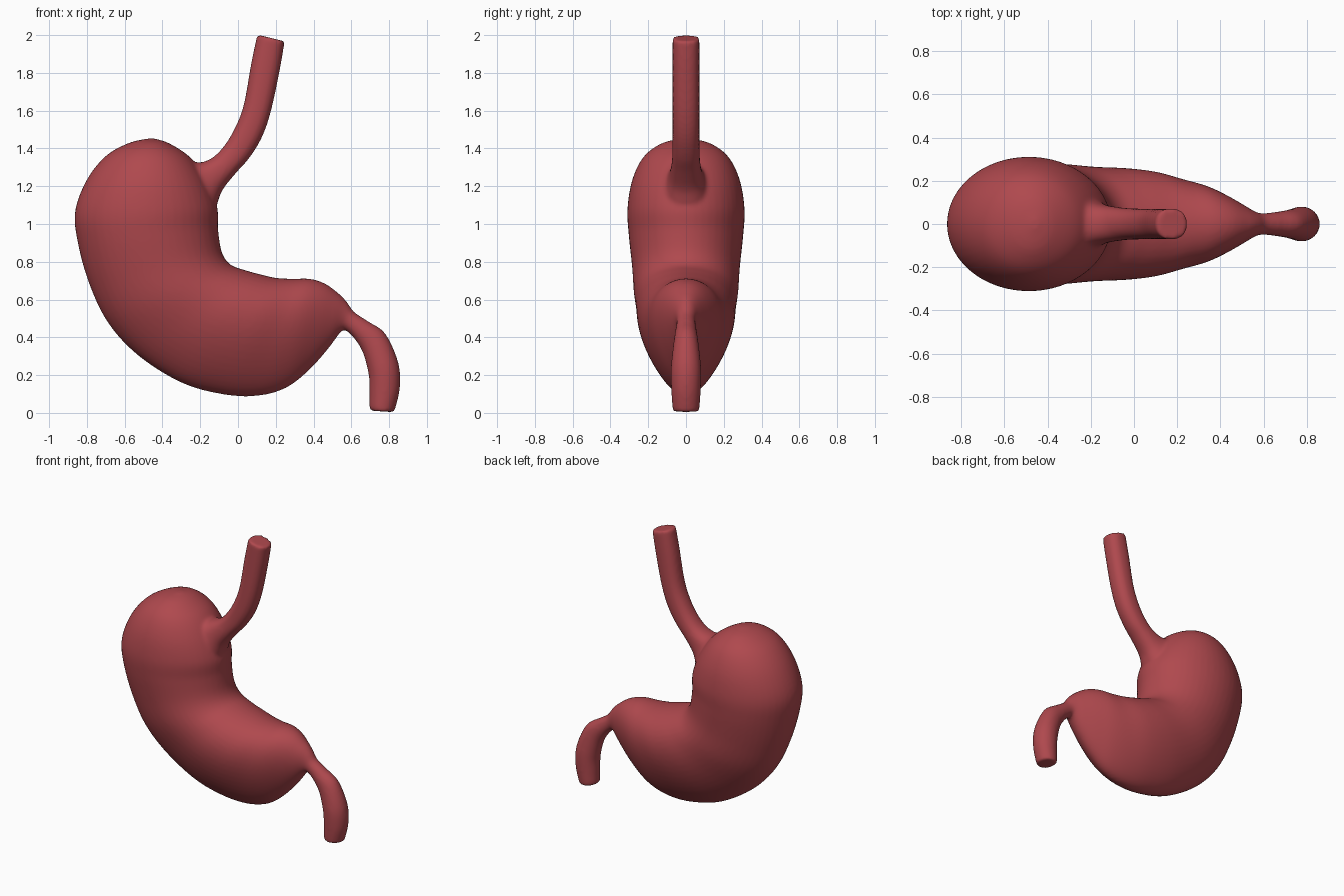
import bpy, bmesh, math
from mathutils import Vector

if "Cube" in bpy.data.objects:
    bpy.data.objects.remove(bpy.data.objects["Cube"])

# Each station: outer edge x, z, inner edge x, z, half depth, skew of the depth toward the inner edge
BODY = [
    (-.48, 1.452, -.44, 1.452, .025, 0), (-.58, 1.428, -.36, 1.425, .13, 0),
    (-.70, 1.36, -.25, 1.35, .225, 0), (-.80, 1.235, -.165, 1.23, .285, 0),
    (-.862, 1.07, -.11, 1.09, .31, 0), (-.85, .91, -.105, .97, .303, 0),
    (-.79, .69, -.085, .85, .285, .05), (-.69, .48, -.04, .785, .275, .12),
    (-.53, .305, .04, .755, .26, .2), (-.30, .16, .12, .733, .25, .27),
    (-.08, .098, .20, .715, .232, .3), (.10, .09, .29, .71, .2, .3),
    (.25, .13, .38, .71, .17, .3), (.37, .22, .46, .685, .13, .25)]
DUODENUM = [
    (.47, .33, .53, .635, .088, .15), (.53, .41, .575, .59, .06, .05),
    (.56, .44, .615, .535, .05, 0), (.61, .40, .69, .485, .055, 0),
    (.66, .32, .78, .42, .066, 0), (.692, .20, .848, .27, .08, 0),
    (.695, .10, .858, .14, .078, 0), (.695, .03, .835, .03, .072, 0),
    (.70, .012, .825, .004, .068, 0)]
OESOPHAGUS = [
    (.102, 2.003, .247, 1.967, .071, 0), (.07, 1.85, .222, 1.82, .071, 0),
    (.03, 1.63, .175, 1.60, .071, 0), (-.02, 1.5, .127, 1.46, .071, 0),
    (-.08, 1.405, .06, 1.35, .072, 0), (-.145, 1.345, -.015, 1.265, .078, 0),
    (-.22, 1.325, -.085, 1.175, .092, 0), (-.32, 1.35, -.13, 1.07, .12, 0),
    (-.42, 1.3, -.24, 1.0, .13, 0)]


def spline(rows, steps=6):
    """Catmull-Rom through the stations."""
    out = []
    for i in range(len(rows) - 1):
        a, b = rows[max(i - 1, 0)], rows[i]
        c, d = rows[i + 1], rows[min(i + 2, len(rows) - 1)]
        for s in range(steps):
            t = s / steps
            out.append([.5 * (2 * q + (r - p) * t + (2 * p - 5 * q + 4 * r - u) * t * t
                              + (3 * q - p - 3 * r + u) * t ** 3)
                        for p, q, r, u in zip(a, b, c, d)])
    return out + [rows[-1]]


def loft(bm, rows, power=1.0, n=48):
    """Skin rings spanning outer to inner edge; power < 1 squares the section."""
    rings = []
    for ox, oz, ix, iz, w, k in spline(rows):
        ring = []
        for j in range(n):
            a = 2 * math.pi * j / n
            c, s = (math.copysign(abs(v) ** power, v) for v in (math.cos(a), math.sin(a)))
            t = .5 + .5 * c
            ring.append(bm.verts.new((ox + (ix - ox) * t, w * s * (1 + k * c), oz + (iz - oz) * t)))
        rings.append(ring)
    for p, q in zip(rings, rings[1:]):
        for j in range(n):
            bm.faces.new((p[j], p[(j + 1) % n], q[(j + 1) % n], q[j]))
    bm.faces.new(rings[0][::-1])
    bm.faces.new(rings[-1])


# Stomach with both tubes, fused into one skin
bm = bmesh.new()
loft(bm, BODY + DUODENUM)
loft(bm, OESOPHAGUS, .85)
bmesh.ops.recalc_face_normals(bm, faces=bm.faces)
mesh = bpy.data.meshes.new("stomach")
bm.to_mesh(mesh)
bm.free()
stomach = bpy.data.objects.new("stomach", mesh)
bpy.context.collection.objects.link(stomach)

mat = bpy.data.materials.new("flesh red")
mat.diffuse_color = (.43, .066, .076, 1)
mat.use_nodes = True
mat.node_tree.nodes["Principled BSDF"].inputs["Base Color"].default_value = mat.diffuse_color
mesh.materials.append(mat)

remesh = stomach.modifiers.new("fuse", 'REMESH')
remesh.mode = 'VOXEL'
remesh.voxel_size = .011
remesh.use_smooth_shade = True
smooth = stomach.modifiers.new("blend", 'SMOOTH')
smooth.factor = .5
smooth.iterations = 8
